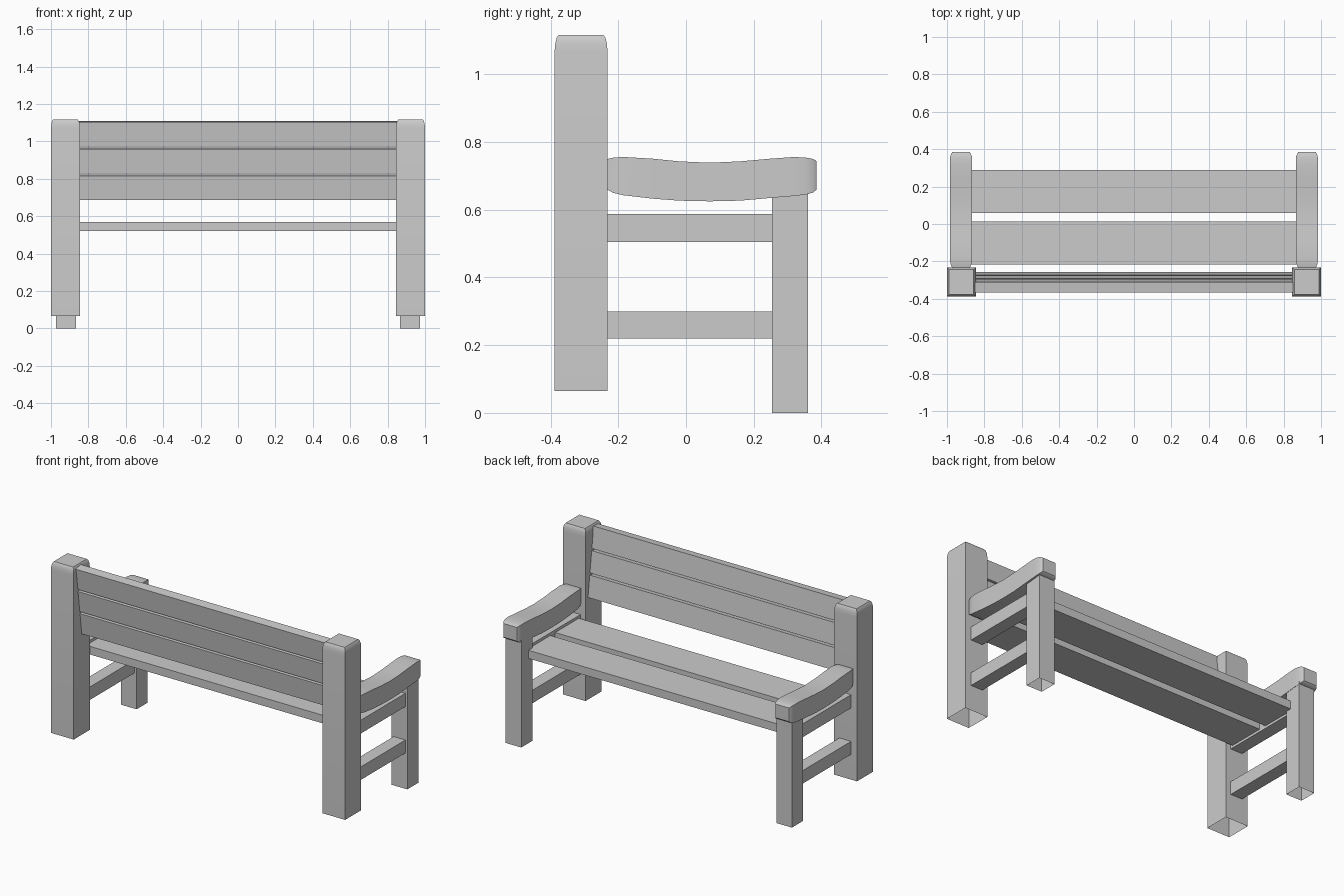
import bpy, bmesh, math
from mathutils import Matrix

if "Cube" in bpy.data.objects:
    bpy.data.objects.remove(bpy.data.objects["Cube"])


def finish(name, bm, mirror=False, smooth=False):
    bmesh.ops.recalc_face_normals(bm, faces=bm.faces)
    me = bpy.data.meshes.new(name)
    bm.to_mesh(me)
    bm.free()
    ob = bpy.data.objects.new(name, me)
    bpy.context.collection.objects.link(ob)
    if mirror:
        mod = ob.modifiers.new("Mirror", "MIRROR")
        mod.use_axis[0] = True
    if smooth:
        bpy.ops.object.select_all(action="DESELECT")
        ob.select_set(True)
        bpy.context.view_layer.objects.active = ob
        bpy.ops.object.shade_smooth_by_angle(angle=math.radians(35))
    return ob


def box(name, x, y, z, mirror=False):
    bm = bmesh.new()
    size = [b - a for a, b in (x, y, z)]
    mid = [(a + b) / 2 for a, b in (x, y, z)]
    bmesh.ops.create_cube(bm, size=1, matrix=Matrix.Translation(mid) @ Matrix.Diagonal((*size, 1)))
    return finish(name, bm, mirror)


def loft(name, rings, cap_start=True, smooth=True):
    """Join four-cornered rings into a mirrored solid."""
    bm = bmesh.new()
    vs = [[bm.verts.new(p) for p in r] for r in rings]
    for a, b in zip(vs, vs[1:]):
        for i in range(4):
            j = (i + 1) % 4
            bm.faces.new((a[i], a[j], b[j], b[i]))
    if cap_start:
        bm.faces.new(vs[0])
    bm.faces.new(vs[-1])
    return finish(name, bm, True, smooth)


def post(name, x0, x1, y0, y1, levels):
    # upright with an open foot; levels are (height, inset)
    rings = [[(x0 + i, y0 + i, z), (x1 - i, y0 + i, z), (x1 - i, y1 - i, z), (x0 + i, y1 - i, z)]
             for z, i in levels]
    return loft(name, rings, cap_start=False)


# Back posts with softened tops, and front legs
post("back_post", 0.845, 1.0, -0.388, -0.232,
     [(0.065, 0), (1.07, 0), (1.093, 0.002), (1.108, 0.006), (1.117, 0.012)])
post("front_leg", 0.867, 0.973, 0.254, 0.361, [(0, 0), (0.66, 0)])

# Side rails
box("lower_side_rail", (0.88, 0.96), (-0.233, 0.255), (0.22, 0.30), True)
box("upper_side_rail", (0.88, 0.96), (-0.233, 0.255), (0.505, 0.587), True)

# Seat slats
box("seat_slat_rear", (-0.88, 0.88), (-0.217, 0.013), (0.52, 0.57))
box("seat_slat_front", (-0.88, 0.88), (0.06, 0.29), (0.52, 0.57))

# Leaning backrest slats
lean = math.radians(7.5)
for k in range(3):
    slat = box(f"back_slat_{k + 1}", (-0.85, 0.85), (0, 0.055), (0, 0.132))
    slat.rotation_euler.x = lean
    d = 0.1445 * k
    slat.location = (0, -0.31 - d * math.sin(lean), 0.685 + d * math.cos(lean))

# Wavy armrests: (y, bottom, top, half width)
sections = [
    (-0.233, 0.660, 0.750, 0.048), (-0.215, 0.650, 0.754, 0.055), (-0.185, 0.643, 0.756, 0.060),
    (-0.10, 0.633, 0.751, 0.060), (-0.02, 0.627, 0.743, 0.060), (0.07, 0.625, 0.739, 0.060),
    (0.16, 0.627, 0.743, 0.060), (0.25, 0.635, 0.751, 0.060), (0.32, 0.641, 0.756, 0.060),
    (0.355, 0.645, 0.754, 0.058), (0.376, 0.651, 0.750, 0.053), (0.386, 0.660, 0.744, 0.045),
]
cx = 0.925
loft("armrest", [[(cx - w, y, b), (cx + w, y, b), (cx + w, y, t), (cx - w, y, t)]
                 for y, b, t, w in sections])
